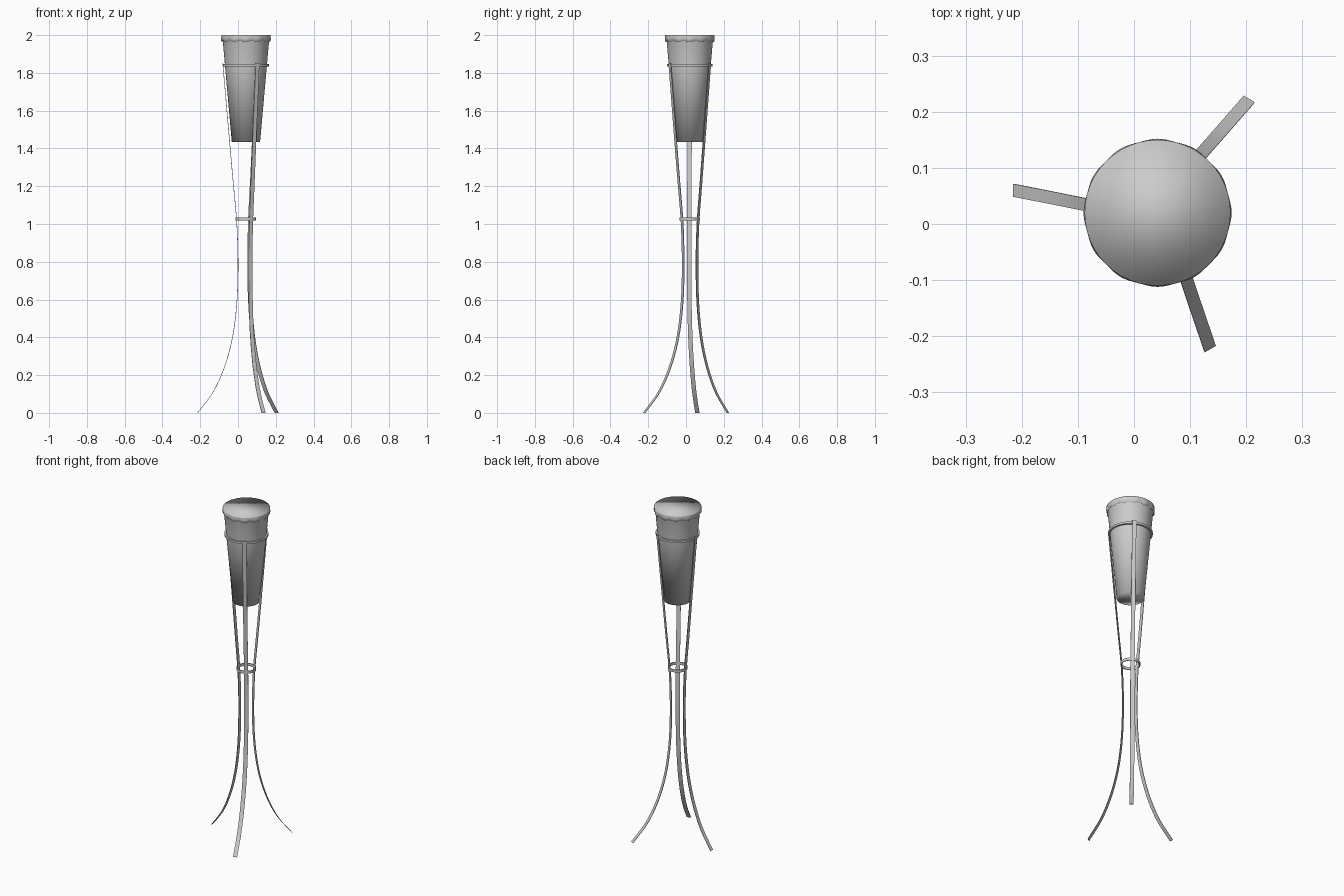
import bpy, bmesh, math

if "Cube" in bpy.data.objects:
    bpy.data.objects.remove(bpy.data.objects["Cube"])

CX, CY = 0.042, 0.02          # axis of the stand
LEG_ANGLES = (180, 60, -60)
LEG_W, LEG_T = 0.023, 0.003


def finish(name, bm, angle=40):
    bmesh.ops.recalc_face_normals(bm, faces=bm.faces)
    me = bpy.data.meshes.new(name)
    bm.to_mesh(me)
    bm.free()
    ob = bpy.data.objects.new(name, me)
    bpy.context.collection.objects.link(ob)
    bpy.ops.object.select_all(action='DESELECT')
    ob.select_set(True)
    bpy.context.view_layer.objects.active = ob
    bpy.ops.object.shade_smooth_by_angle(angle=math.radians(angle))
    return ob


def lathe(name, profile, n=48, closed=False, caps=False, wave=None, angle=40):
    """Spin an (r, z) profile round the axis; wave(i, angle) shifts r and z."""
    bm = bmesh.new()
    rows = []
    for i, (r, z) in enumerate(profile):
        row = []
        for k in range(n):
            a = 2 * math.pi * k / n
            dr, dz = wave(i, a) if wave else (0, 0)
            row.append(bm.verts.new((CX + (r + dr) * math.cos(a),
                                     CY + (r + dr) * math.sin(a), z + dz)))
        rows.append(row)
    pairs = list(zip(rows, rows[1:])) + ([(rows[-1], rows[0])] if closed else [])
    for lo, hi in pairs:
        for k in range(n):
            m = (k + 1) % n
            bm.faces.new((lo[k], lo[m], hi[m], hi[k]))
    if caps:
        bm.faces.new(rows[0])
        bm.faces.new(rows[-1])
    return finish(name, bm, angle)


def band(name, r0, r1, z0, z1):
    return lathe(name, [(r0, z0), (r1, z0), (r1, z1), (r0, z1)], closed=True)


def smooth_path(pts, steps=3):
    """Catmull-Rom through the points, with mirrored end points."""
    mirror = lambda a, b: tuple(2 * u - v for u, v in zip(a, b))
    p = [mirror(pts[0], pts[1])] + pts + [mirror(pts[-1], pts[-2])]
    out = []
    for i in range(1, len(p) - 2):
        for s in range(steps):
            t = s / steps
            out.append(tuple(0.5 * (2 * b + (c - a) * t + (2 * a - 5 * b + 4 * c - d) * t * t
                                    + (3 * b - a - 3 * c + d) * t ** 3)
                             for a, b, c, d in zip(*p[i - 1:i + 3])))
    return out + [pts[-1]]


# Tapered cup, closed top and bottom, softly shaded throughout
lathe("cup", [(0.075, 1.435), (0.111, 1.84), (0.122, 1.965), (0.128, 1.985), (0.130, 2.0)],
      caps=True, angle=180)


# Rolled rim under the lip with twelve shallow lobes
def scallop(i, a):
    c = math.cos(12 * a)
    return ((0, 0), (0.001 * c, -0.003 * c), (0.0015 * c, -0.003 * c),
            (0.001 * c, -0.001 * c), (0, 0))[i]


lathe("scalloped_rim", [(0.118, 1.972), (0.124, 1.966), (0.129, 1.971),
                        (0.131, 1.983), (0.129, 1.999)], n=96, closed=True,
      wave=scallop, angle=80)

# Support rings
band("upper_ring", 0.109, 0.121, 1.834, 1.846)
band("lower_ring", 0.049, 0.054, 1.018, 1.034)

# Flat bar legs: (radius, sideways drift, height), splayed and swept at the foot
leg_path = smooth_path([(0.256, -0.040, 0), (0.180, -0.025, 0.1), (0.130, -0.015, 0.2),
                        (0.095, -0.008, 0.3), (0.071, -0.003, 0.4), (0.056, 0.0, 0.5),
                        (0.047, 0.002, 0.6), (0.043, 0.003, 0.7), (0.042, 0.003, 0.8),
                        (0.044, 0.003, 0.9), (0.050, 0.003, 1.03), (0.0665, 0.002, 1.21),
                        (0.0825, 0.001, 1.39), (0.1225, 0.0, 1.852)])
corners = [(o * LEG_T / 2, w * LEG_W / 2) for o, w in ((-1, -1), (1, -1), (1, 1), (-1, 1))]
for idx, deg in enumerate(LEG_ANGLES, 1):
    a = math.radians(deg)
    ca, sa = math.cos(a), math.sin(a)
    bm = bmesh.new()
    rows = [[bm.verts.new((CX + (r + o) * ca - (t + w) * sa,
                           CY + (r + o) * sa + (t + w) * ca, z)) for o, w in corners]
            for r, t, z in leg_path]
    for lo, hi in zip(rows, rows[1:]):
        for k in range(4):
            m = (k + 1) % 4
            bm.faces.new((lo[k], lo[m], hi[m], hi[k]))
    bm.faces.new(rows[0])
    bm.faces.new(rows[-1])
    finish(f"leg_{idx}", bm)
